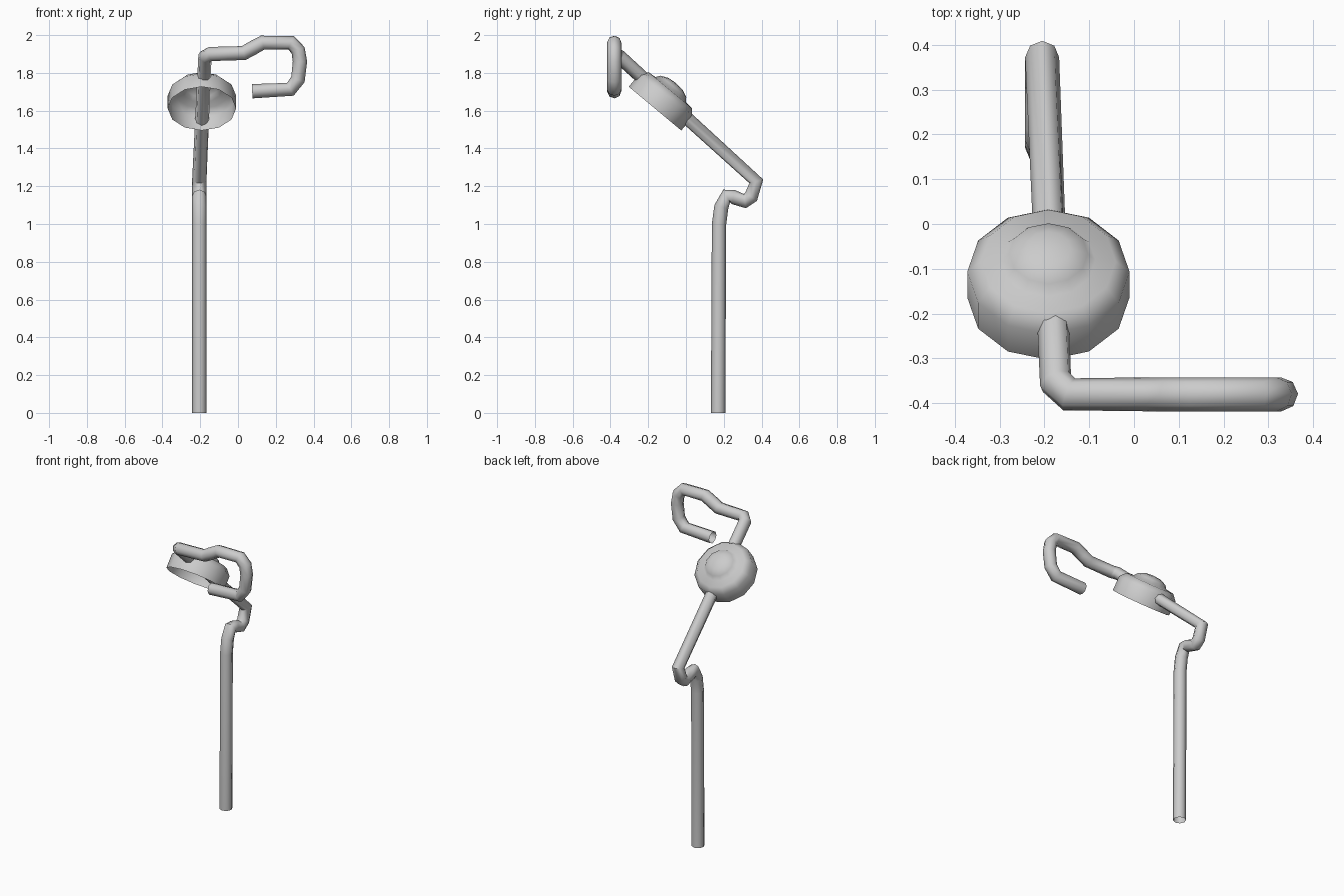
import bpy
import bmesh
from math import radians, tau
from mathutils import Matrix, Vector

cube = bpy.data.objects.get("Cube")
if cube:
    bpy.data.objects.remove(cube)

grey = bpy.data.materials.new("light grey metal")
grey.use_nodes = True
COLOUR = (0.6, 0.6, 0.6, 1)
grey.diffuse_color = COLOUR
grey.node_tree.nodes["Principled BSDF"].inputs["Base Color"].default_value = COLOUR


def tube(name, points, radius):
    """Open eight-sided tube along a polyline, turned into a mesh."""
    curve = bpy.data.curves.new(name, "CURVE")
    curve.dimensions = "3D"
    curve.bevel_depth = radius
    curve.bevel_resolution = 2
    spline = curve.splines.new("POLY")
    spline.points.add(len(points) - 1)
    for p, co in zip(spline.points, points):
        p.co = (*co, 1)
    obj = bpy.data.objects.new(name, curve)
    bpy.context.collection.objects.link(obj)
    curve.materials.append(grey)
    smooth(obj, convert=True)
    return obj


def smooth(obj, convert=False):
    bpy.ops.object.select_all(action="DESELECT")
    obj.select_set(True)
    bpy.context.view_layer.objects.active = obj
    if convert:
        bpy.ops.object.convert(target="MESH")
    bpy.ops.object.shade_smooth_by_angle(angle=radians(50))


def lathe(name, profile, sides):
    """Revolve a (radius, height) profile about z; the last point is the apex."""
    bm = bmesh.new()
    rings = [[bm.verts.new(Matrix.Rotation(tau * i / sides, 3, "Z") @ Vector((r, 0, h)))
              for i in range(sides)] for r, h in profile[:-1]]
    apex = bm.verts.new((0, 0, profile[-1][1]))
    for i in range(sides):
        j = (i + 1) % sides
        for low, high in zip(rings, rings[1:]):
            bm.faces.new((low[i], low[j], high[j], high[i]))
        bm.faces.new((rings[-1][i], rings[-1][j], apex))
    mesh = bpy.data.meshes.new(name)
    bm.to_mesh(mesh)
    bm.free()
    mesh.materials.append(grey)
    obj = bpy.data.objects.new(name, mesh)
    bpy.context.collection.objects.link(obj)
    smooth(obj)
    return obj


# One bent rod: upright pole, kink, sloping arm, then the hook
POLE_X, HOOK_Y = -0.205, -0.38
pole = [(0.17, 0), (0.175, 1.0), (0.187, 1.09), (0.215, 1.148), (0.25, 1.143),
        (0.312, 1.121), (0.345, 1.145), (0.372, 1.226)]
hook = [(-0.145, 1.9), (0.03, 1.905), (0.075, 1.93), (0.13, 1.96), (0.28, 1.96),
        (0.318, 1.92), (0.328, 1.86), (0.317, 1.765), (0.277, 1.713), (0.075, 1.703)]
path = [(POLE_X, y, z) for y, z in pole]
path.append((-0.175, -0.352, 1.885))
path += [(x, HOOK_Y, z) for x, z in hook]
tube("bent_rod", path, 0.038)

# Open-bottomed dish with a domed top, threaded on the arm
dish = lathe("domed_dish", [(0.181, 0), (0.181, 0.09), (0.15, 0.126), (0.105, 0.13),
                            (0.088, 0.153), (0.05, 0.17), (0, 0.175)], 12)
dish.location = (-0.191, -0.164, 1.611)
dish.rotation_euler.x = radians(-39.8)
